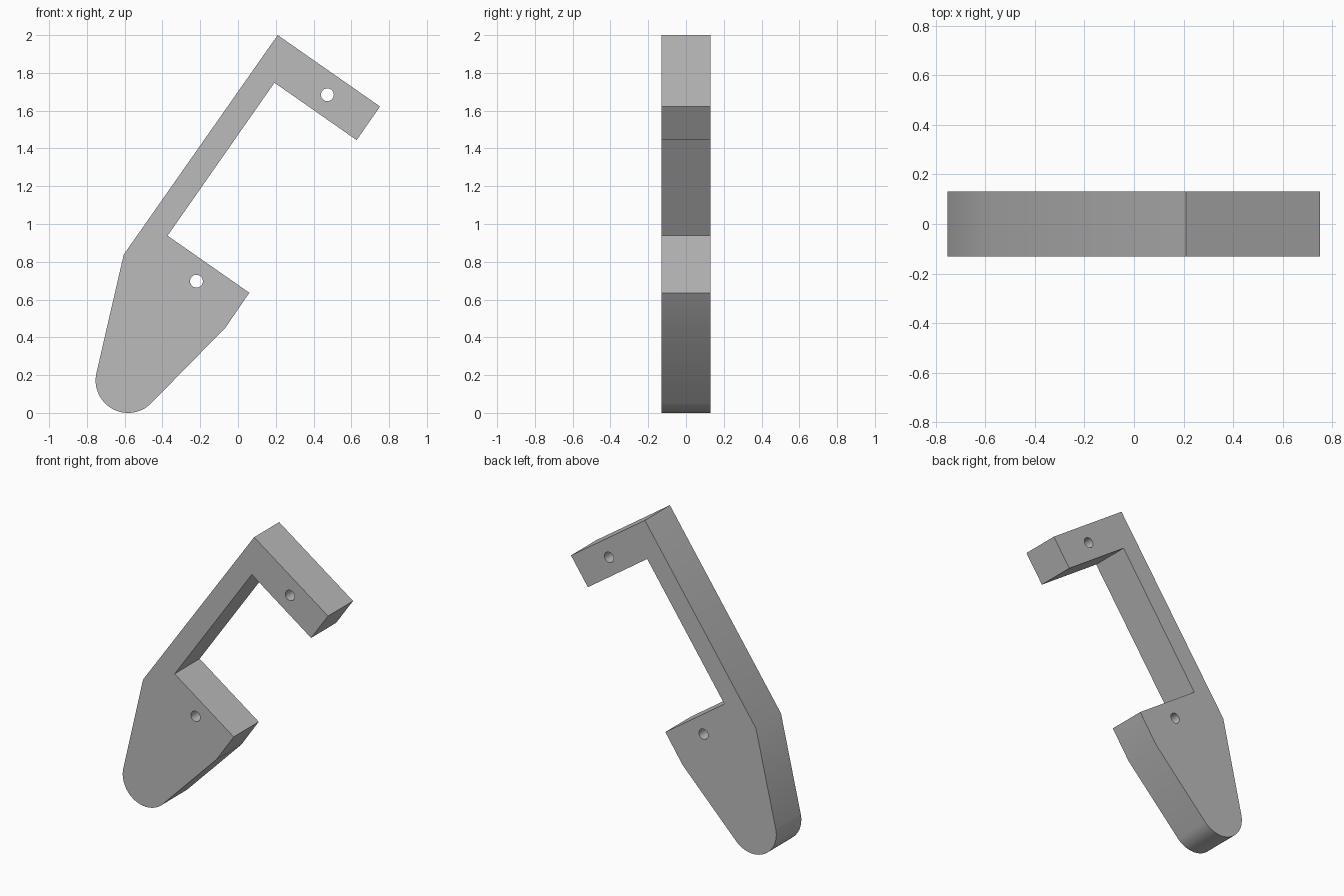
import bpy
import bmesh
from math import cos, sin, radians
from mathutils import Matrix

cube = bpy.data.objects.get("Cube")
if cube:
    bpy.data.objects.remove(cube, do_unlink=True)

HALF_DEPTH = 0.131


def arc(cx, cz, radius, start, end, steps):
    """Points along a circular arc, angles in degrees."""
    angles = [radians(start + (end - start) * i / steps) for i in range(steps + 1)]
    return [(cx + radius * cos(a), cz + radius * sin(a)) for a in angles]


def extrude_profile(name, points, half_depth):
    """Prism made from an x-z outline, centred on y = 0."""
    bm = bmesh.new()
    face = bm.faces.new([bm.verts.new((x, -half_depth, z)) for x, z in points])
    top = bmesh.ops.extrude_face_region(bm, geom=[face])["geom"]
    verts = [v for v in top if isinstance(v, bmesh.types.BMVert)]
    bmesh.ops.translate(bm, verts=verts, vec=(0, 2 * half_depth, 0))
    bmesh.ops.recalc_face_normals(bm, faces=bm.faces)
    mesh = bpy.data.meshes.new(name)
    bm.to_mesh(mesh)
    bm.free()
    obj = bpy.data.objects.new(name, mesh)
    bpy.context.collection.objects.link(obj)
    return obj


# Bracket: upper arm, slanted strut and rounded lower foot in one outline
outline = [
    (0.21, 2.0), (0.752, 1.622), (0.628, 1.444), (0.193, 1.748),
    (-0.373, 0.938), (0.06, 0.636), (-0.066, 0.452),
]
outline += arc(-0.582, 0.172, 0.172, -45, -193, 32)
outline.append((-0.605, 0.838))
bracket = extrude_profile("bracket", outline, HALF_DEPTH)

grey = bpy.data.materials.new("plain grey")
grey.use_nodes = True
grey.diffuse_color = (0.5, 0.5, 0.5, 1)
grey.node_tree.nodes["Principled BSDF"].inputs["Base Color"].default_value = (0.5, 0.5, 0.5, 1)
bracket.data.materials.append(grey)

# Screw holes through the arm and the foot
bpy.context.view_layer.objects.active = bracket
bracket.select_set(True)
for x, z in ((0.473, 1.684), (-0.22, 0.697)):
    cutter = extrude_profile("hole_cutter", arc(x, z, 0.034, 0, 348.75, 31), 0.3)
    cutter.hide_render = True
    hole = bracket.modifiers.new("screw_hole", "BOOLEAN")
    hole.operation = "DIFFERENCE"
    hole.solver = "EXACT"
    hole.object = cutter
    bpy.ops.object.modifier_apply(modifier=hole.name)
    bpy.data.objects.remove(cutter, do_unlink=True)

bpy.ops.object.shade_smooth_by_angle(angle=radians(30))
